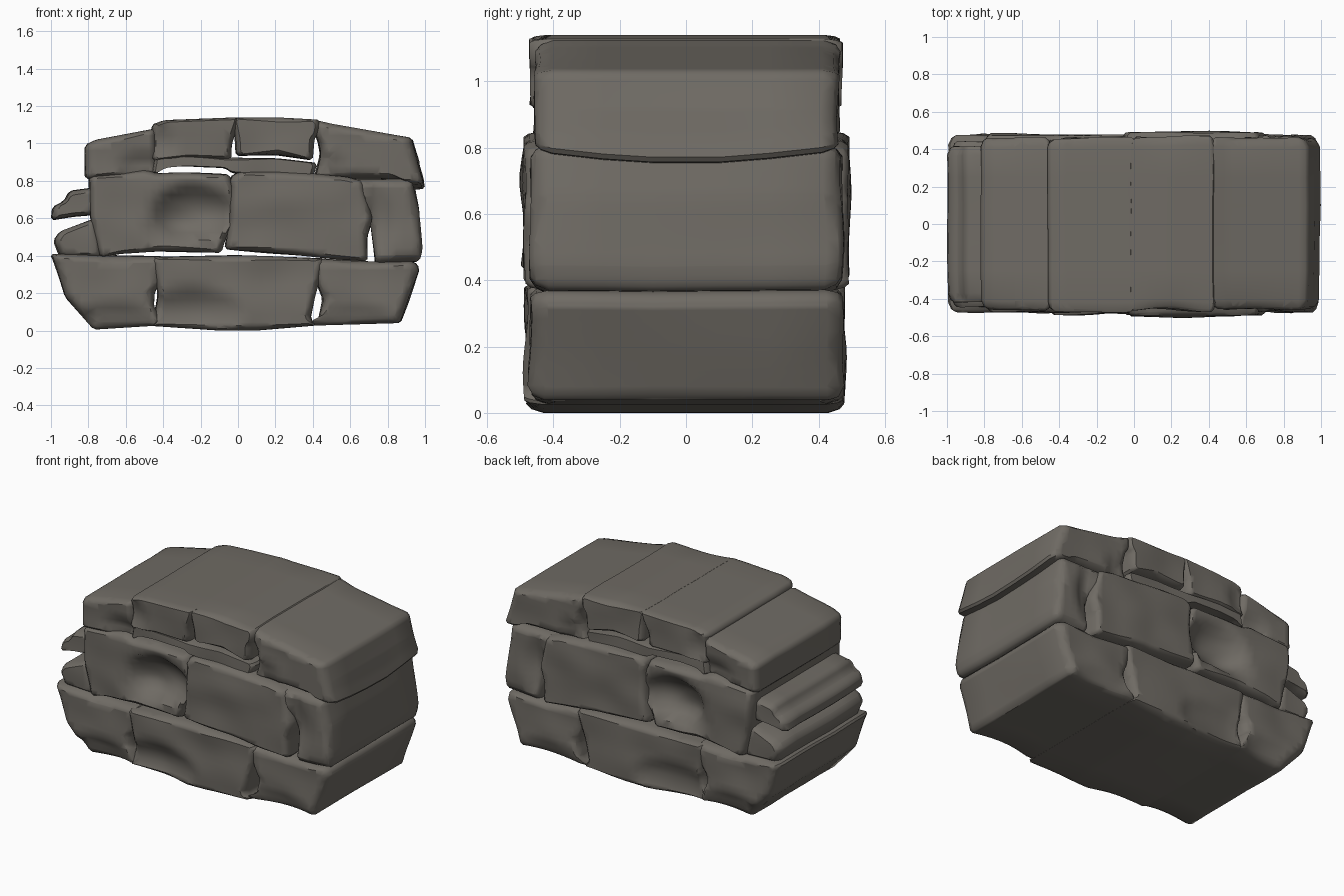
import bpy, bmesh, math
from mathutils import Vector, noise

stone_grey = bpy.data.materials.new("stone_grey")
stone_grey.diffuse_color = (0.16, 0.147, 0.128, 1)


def round_corners(pts, r=0.014):
    """Cut every profile corner by a small distance."""
    out = []
    for i, p in enumerate(pts):
        for q in (pts[i - 1], pts[(i + 1) % len(pts)]):
            d = q - p
            out.append(p + d.normalized() * min(r, d.length * 0.3))
    return out


def stone(name, prof, front=-0.47, back=0.46, inset=0.04, dents=(), bulge=0.0):
    """Profile in x,z run through the wall along y, with worn ends.
    dents: (x, z, radius x, radius z, depth) pressed into both ends."""
    pts = round_corners([Vector(p) for p in prof])
    mid = sum(pts, Vector((0, 0))) / len(pts)
    bm = bmesh.new()
    rings = []
    for y, k in ((front, 1), (front + 0.015, 0.4), (front + 0.05, 0), (-0.25, 0), (-0.1, 0), (0.1, 0),
                 (0.25, 0), (back - 0.05, 0), (back - 0.015, 0.4), (back, 1)):
        ring = []
        for p in pts:
            d = mid - p
            q = p + d.normalized() * min(inset * k, d.length * 0.3)
            ring.append(bm.verts.new((q.x, y, q.y)))
        rings.append(ring)
    n = len(pts)
    for a, b in zip(rings, rings[1:]):
        for i in range(n):
            j = (i + 1) % n
            bm.faces.new((a[i], a[j], b[j], b[i]))
    bm.faces.new(rings[0])
    bm.faces.new(rings[-1])
    # grid cuts so the ends can be worn
    for axis in (0, 2):
        for i in range(-26, 30):
            no = Vector((0, 0, 0))
            no[axis] = 1
            bmesh.ops.bisect_plane(bm, geom=bm.verts[:] + bm.edges[:] + bm.faces[:],
                                   dist=1e-5, plane_co=no * (i * 0.04 + 0.003), plane_no=no)
    bmesh.ops.recalc_face_normals(bm, faces=bm.faces[:])
    # wear: dents and slow noise on the ends, slight ripple on the long faces
    for v in bm.verts:
        x, y, z = v.co
        s = 1 if y > 0 else -1
        w = min(1, max(0, (abs(y) - 0.25) / 0.2))
        push = 0.017 * noise.noise(Vector((x * 4, s * 3 + len(name), z * 5)))
        for cx, cz, rx, rz, depth in dents:
            t = ((x - cx) / rx) ** 2 + ((z - cz) / rz) ** 2
            push += depth * max(0, 1 - t) ** 0.8
        v.co.y -= s * w * push
        v.co.x += 0.008 * noise.noise(Vector((x * 2, y * 4, z * 3)))
        if 0.04 < z < 1.0:
            v.co.z += 0.005 * noise.noise(Vector((x * 3, y * 4 + 9, z * 2)))
        if bulge and x > 0.8 and z < 0.9:
            v.co.z -= bulge * math.cos(min(1, abs(y) / 0.45) * math.pi / 2)
    for f in bm.faces:
        f.smooth = True
    bm.normal_update()
    for e in bm.edges:
        e.smooth = e.calc_face_angle(0) < math.radians(45)
    me = bpy.data.meshes.new(name)
    bm.to_mesh(me)
    bm.free()
    me.materials.append(stone_grey)
    ob = bpy.data.objects.new(name, me)
    bpy.context.collection.objects.link(ob)


# bottom course (neighbours overlap where the joints are closed)
stone("bottom_left_stone", [(-1.0, .41), (-.98, .36), (-.92, .18), (-.77, .005), (-.42, .027), (-.44, .11),
      (-.455, .13), (-.45, .21), (-.42, .25), (-.4, .397), (-.7, .4)], -.47, .475, .045,
      [(-.66, .06, .22, .08, .04)])
stone("bottom_middle_stone", [(-.47, .025), (-.1, 0), (.1, 0), (.42, .027), (.385, .06), (.41, .18), (.435, .27),
      (.46, .385), (.2, .395), (0, .402), (-.3, .395), (-.46, .392), (-.44, .25), (-.43, .2), (-.44, .13)],
      -.48, .475, .03, [(-.25, .1, .3, .12, .05)])
stone("bottom_right_stone", [(.36, .025), (.87, .04), (.97, .33), (.94, .368), (.7, .368), (.4, .387),
      (.415, .27), (.455, .17), (.43, .06)], -.47, .475, .045, [(.65, .06, .2, .07, .03)])

# middle course
stone("middle_left_stone", [(-.74, .39), (-.64, .41), (-.42, .425), (-.09, .415), (-.065, .5), (-.02, .58),
      (-.02, .76), (-.05, .835), (-.3, .845), (-.44, .84), (-.5, .86), (-.8, .825), (-.79, .6)], -.47, .475, .03,
      [(-.24, .63, .22, .15, .11), (-.36, .54, .15, .09, .03)])
stone("middle_centre_stone", [(-.07, .435), (.3, .405), (.5, .385), (.69, .37), (.69, .5), (.72, .6), (.67, .8),
      (.58, .825), (.4, .84), (.2, .85), (0, .85), (-.045, .82), (-.04, .76), (-.045, .6)], -.49, .49, .03)
stone("middle_right_stone", [(.735, .355), (.97, .37), (.985, .43), (.965, .65), (.93, .81), (.7, .81),
      (.62, .81), (.68, .65), (.71, .56)], -.465, .47, .045, [(.75, .6, .07, .2, .04)])
stone("left_upper_slab", [(-1.0, .59), (-.88, .61), (-.76, .62), (-.76, .765), (-.9, .745), (-.93, .69),
      (-.99, .66)], -.42, .42, .04)
stone("left_lower_slab", [(-.95, .39), (-.72, .39), (-.76, .6), (-.95, .53), (-.985, .48)], -.44, .44, .04)

# top course
stone("top_left_stone", [(-.82, .81), (-.82, .99), (-.76, 1.02), (-.44, 1.08), (-.435, .84), (-.6, .82)],
      -.46, .46, .04, [(-.5, .88, .15, .07, .04)])
stone("top_centre_left_stone", [(-.465, .91), (-.46, 1.1), (-.39, 1.125), (0, 1.14), (.01, 1.14), (-.01, 1.07),
      (-.035, 1.0), (-.04, .915), (-.3, .92)], -.465, .46, .025, [(-.42, 1.0, .08, .1, .03)])
stone("top_centre_right_stone", [(-.01, .935), (-.015, 1.03), (-.03, 1.14), (.2, 1.14), (.435, 1.127),
      (.43, 1.06), (.405, 1.03), (.395, .91), (.2, .94)], -.46, .465, .025)
stone("top_thin_slab", [(-.47, .835), (-.45, .94), (-.2, .93), (-.04, .925), (.2, .92), (.42, .895), (.4, .825),
      (.15, .835), (-.03, .84), (-.07, .87), (-.3, .88), (-.41, .87)], -.45, .445, .02)
stone("top_right_stone", [(.41, .815), (.44, .94), (.425, 1.02), (.4, 1.06), (.405, 1.127), (.5, 1.105),
      (.93, 1.03), (.995, .79), (.93, .785), (.87, .815), (.6, .815)], -.455, .46, .05,
      [(.5, .87, .1, .08, .03)], bulge=.035)
